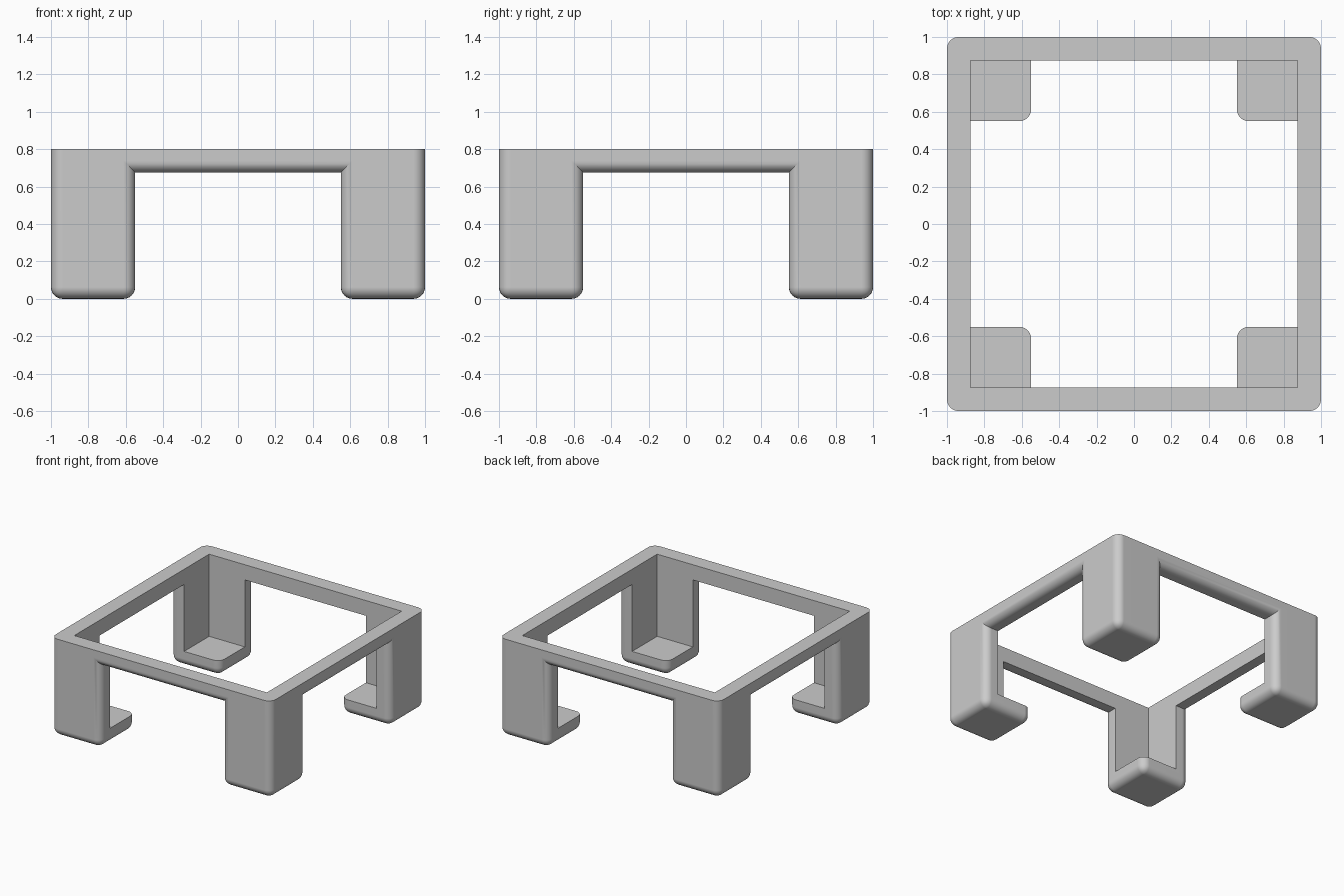
import bpy
import bmesh
from mathutils import Vector

LEG, TOP, BEAM, WALL, ROUND = 0.55, 0.8, 0.675, 0.125, 0.0625

cube = bpy.data.objects.get("Cube")
if cube:
    bpy.data.objects.remove(cube, do_unlink=True)

grey = bpy.data.materials.new("plain_grey")
grey.use_nodes = True
colour = (0.6, 0.6, 0.6, 1)
grey.diffuse_color = colour
grey.node_tree.nodes["Principled BSDF"].inputs["Base Color"].default_value = colour


def box(half, low, high):
    """Square box centred on the z axis."""
    bm = bmesh.new()
    bmesh.ops.create_cube(bm, size=2)
    for v in bm.verts:
        v.co = Vector((v.co.x * half, v.co.y * half, high if v.co.z > 0 else low))
    return bm


def add_object(name, bm):
    mesh = bpy.data.meshes.new(name)
    bm.to_mesh(mesh)
    bm.free()
    mesh.materials.append(grey)
    obj = bpy.data.objects.new(name, mesh)
    bpy.context.collection.objects.link(obj)
    return obj


# Top slab, split so that each corner can grow a leg
bm = box(1, BEAM, TOP)
for axis in (Vector((1, 0, 0)), Vector((0, 1, 0))):
    for side in (-LEG, LEG):
        bmesh.ops.bisect_plane(bm, geom=bm.verts[:] + bm.edges[:] + bm.faces[:],
                               plane_co=axis * side, plane_no=axis)
bm.normal_update()

# Legs
corners = []
for f in bm.faces:
    c = f.calc_center_median()
    if f.normal.z < -0.9 and abs(c.x) > LEG and abs(c.y) > LEG:
        corners.append(f)
feet = bmesh.ops.extrude_discrete_faces(bm, faces=corners)["faces"]
for v in {v for f in feet for v in f.verts}:
    v.co.z = 0
bmesh.ops.recalc_face_normals(bm, faces=bm.faces)
bmesh.ops.dissolve_limit(bm, angle_limit=0.01, verts=bm.verts, edges=bm.edges)
bm.normal_update()

# Round every outward edge except the top rim
edges = [e for e in bm.edges if e.is_convex and e.calc_face_angle() > 1
         and min(v.co.z for v in e.verts) < TOP - 0.01]
bmesh.ops.bevel(bm, geom=edges, offset=ROUND, offset_type='OFFSET',
                segments=6, profile=0.5, affect='EDGES', clamp_overlap=True)
stand = add_object("corner_leg_frame", bm)

# Hollow inside, leaving walls and foot ledges
cutter = add_object("hollow_cutter", box(1 - WALL, WALL, TOP + 0.2))
cutter.hide_render = True
cut = stand.modifiers.new("hollow", 'BOOLEAN')
cut.operation = 'DIFFERENCE'
cut.solver = 'EXACT'
cut.object = cutter

bpy.ops.object.select_all(action='DESELECT')
stand.select_set(True)
bpy.context.view_layer.objects.active = stand
bpy.ops.object.modifier_apply(modifier=cut.name)
bpy.data.objects.remove(cutter, do_unlink=True)

# Smooth rounds with flat panels
bpy.ops.object.shade_smooth_by_angle(angle=0.5)
normals = stand.modifiers.new("flat_panels", 'WEIGHTED_NORMAL')
normals.keep_sharp = True
